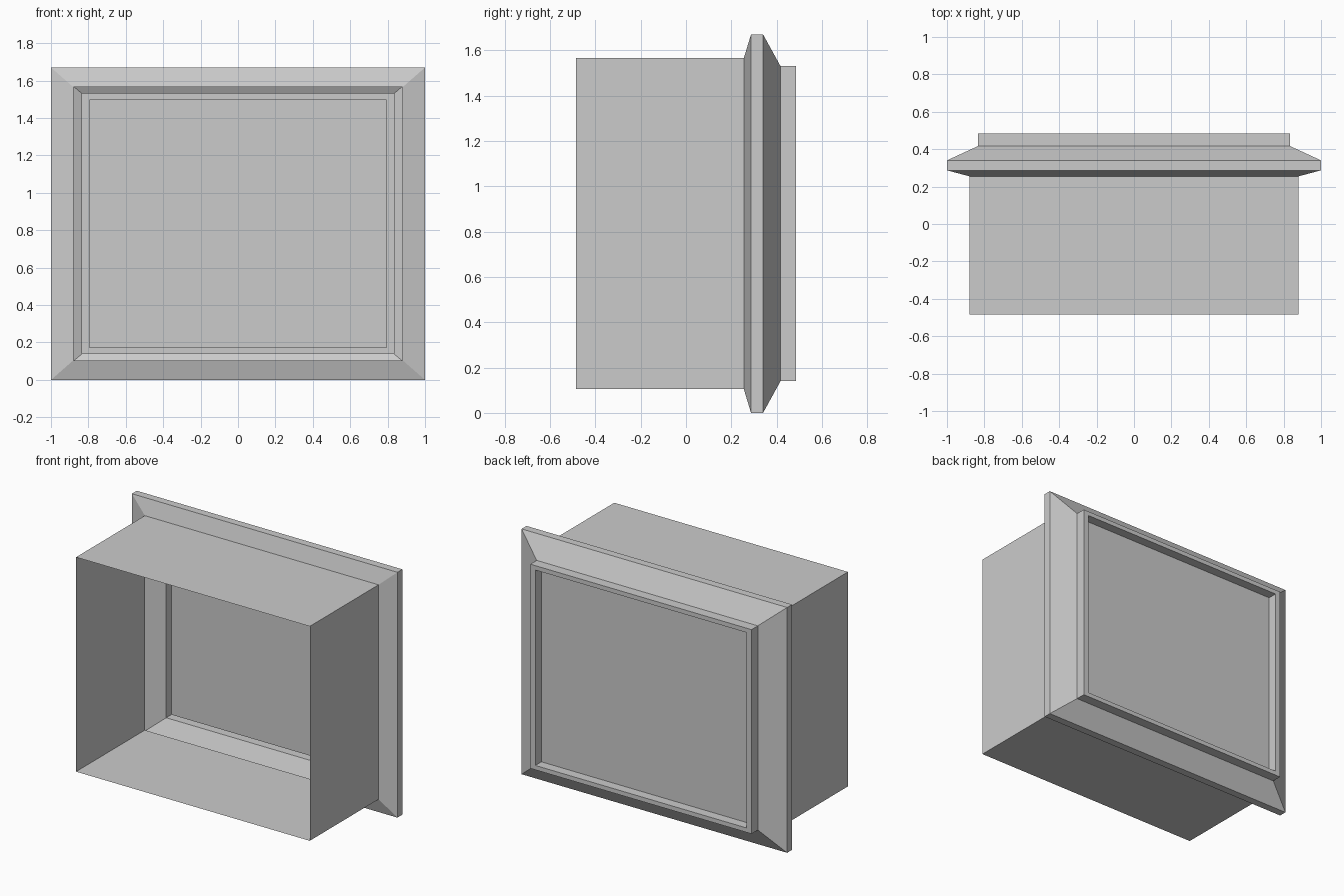
import bpy, bmesh

if "Cube" in bpy.data.objects:
    bpy.data.objects.remove(bpy.data.objects["Cube"])

CENTRE_Z = 0.835

# Rectangular sections of the thin shell: (y, half width, half height)
SECTIONS = [
    (-0.485, 0.88, 0.73),     # open front mouth
    (0.255, 0.88, 0.73),      # body meets flange
    (0.287, 1.0, 0.835),      # flange rim
    (0.34, 1.0, 0.835),
    (0.417, 0.833, 0.695),    # raised bezel
    (0.485, 0.833, 0.695),
    (0.485, 0.795, 0.665),    # inner edge of bezel
    (0.42, 0.795, 0.665),     # recessed panel
]


def ring(bm, y, hx, hz):
    corners = ((-1, -1), (1, -1), (1, 1), (-1, 1))
    return [bm.verts.new((sx * hx, y, CENTRE_Z + sz * hz)) for sx, sz in corners]


def shell(name, sections):
    bm = bmesh.new()
    rings = [ring(bm, *s) for s in sections]
    for a, b in zip(rings, rings[1:]):
        for i in range(4):
            j = (i + 1) % 4
            bm.faces.new((a[i], a[j], b[j], b[i]))
    # Recessed back panel closes the last ring, facing +y
    bm.faces.new(rings[-1])
    bmesh.ops.recalc_face_normals(bm, faces=bm.faces)
    panel = max(bm.faces, key=lambda f: sum(v in rings[-1] for v in f.verts))
    if panel.normal.y < 0:
        bmesh.ops.reverse_faces(bm, faces=bm.faces)
    mesh = bpy.data.meshes.new(name)
    bm.to_mesh(mesh)
    bm.free()
    obj = bpy.data.objects.new(name, mesh)
    bpy.context.collection.objects.link(obj)
    return obj


# Open box with flared flange and recessed panel
shell("flanged_housing", SECTIONS)
